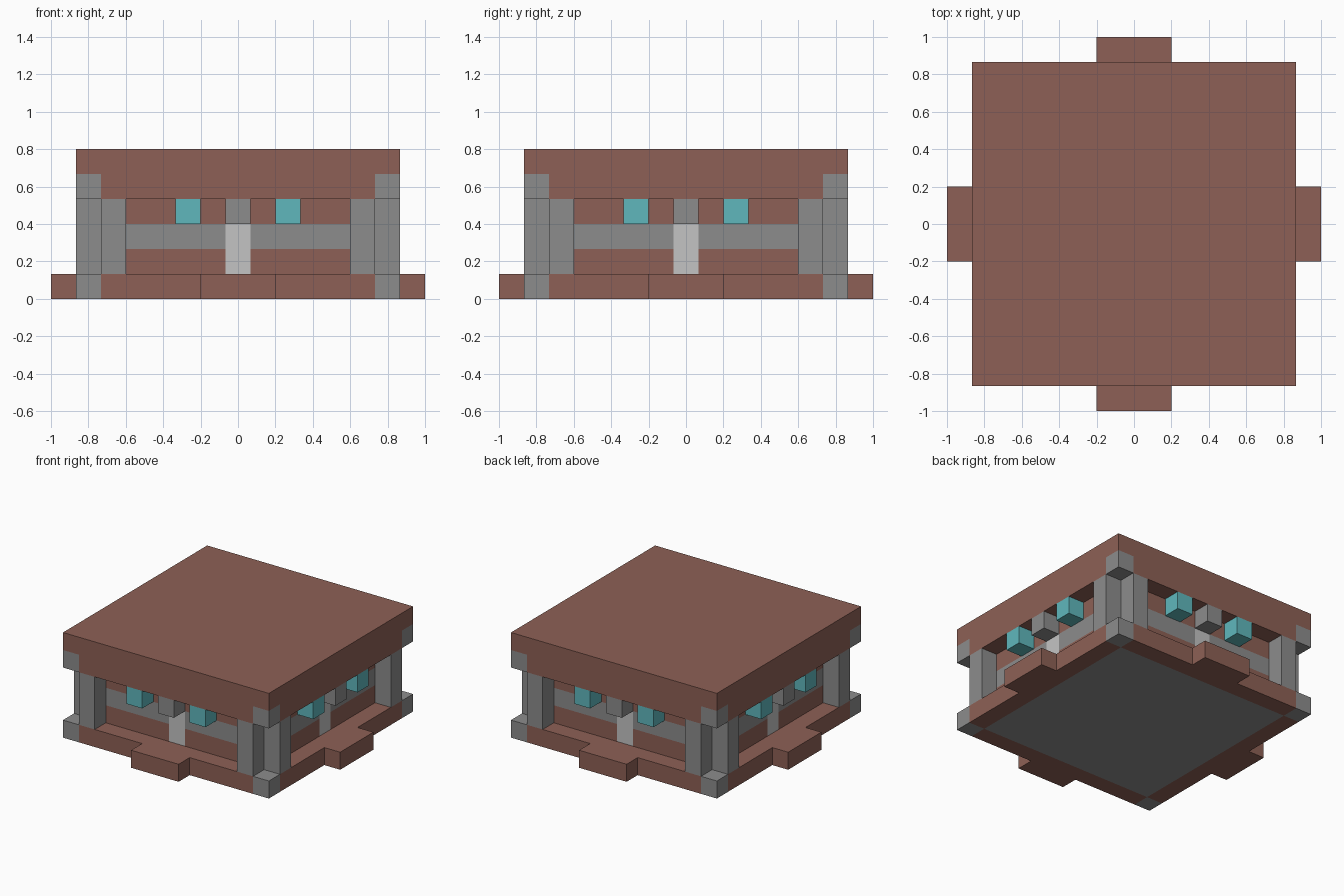
import bpy, bmesh
from math import pi
from mathutils import Matrix, Vector

if "Cube" in bpy.data.objects:
    bpy.data.objects.remove(bpy.data.objects["Cube"], do_unlink=True)

U = 2 / 15  # one block


def material(name, rgb):
    m = bpy.data.materials.new(name)
    m.use_nodes = True
    m.diffuse_color = (*rgb, 1)
    bsdf = next(n for n in m.node_tree.nodes if n.type == 'BSDF_PRINCIPLED')
    bsdf.inputs["Base Color"].default_value = (*rgb, 1)
    return m


BROWN = material("brick brown", (0.27, 0.118, 0.092))
GREY = material("stone grey", (0.265, 0.265, 0.265))
PALE = material("pale stone", (0.55, 0.55, 0.55))
TEAL = material("lamp teal", (0.115, 0.475, 0.505))


def blocks(name, mat, boxes, sides=4):
    """Boxes given as (x0, x1, y0, y1, z0, z1) in blocks, repeated around z."""
    bm = bmesh.new()
    for k in range(sides):
        turn = Matrix.Rotation(k * pi / 2, 4, 'Z')
        for x0, x1, y0, y1, z0, z1 in boxes:
            mid = Vector((x0 + x1, y0 + y1, z0 + z1)) * U / 2
            size = Vector((x1 - x0, y1 - y0, z1 - z0)) * U
            bmesh.ops.create_cube(bm, size=1, matrix=turn @ Matrix.Translation(mid)
                                  @ Matrix.Diagonal((*size, 1)))
    mesh = bpy.data.meshes.new(name)
    bm.to_mesh(mesh)
    bm.free()
    mesh.materials.append(mat)
    ob = bpy.data.objects.new(name, mesh)
    bpy.context.collection.objects.link(ob)
    return ob


# Each repeated part is described on the front side only.
EDGE, WALL, INNER = -6.5, -5.5, -4.5

# Base: floor, border rails, corner stones and entrance steps
blocks("floor", GREY, [(WALL, -WALL, WALL, -WALL, 0, 1)], sides=1)
blocks("base_border", BROWN, [(WALL, -WALL, EDGE, WALL, 0, 1)])
blocks("base_corner_stones", GREY, [(EDGE, WALL, EDGE, WALL, 0, 1)])
blocks("steps", BROWN, [(-1.5, 1.5, -7.5, EDGE, 0, 1)])

# Walls: brick rows with a stone band, and a pale pillar in the middle
blocks("lower_wall", BROWN, [(INNER, -.5, WALL, INNER, 1, 2), (.5, -INNER, WALL, INNER, 1, 2)])
blocks("wall_band", GREY, [(INNER, -.5, WALL, INNER, 2, 3), (.5, -INNER, WALL, INNER, 2, 3)])
blocks("upper_wall", BROWN, [(INNER, -INNER, WALL, INNER, 3, 4)])
blocks("door_pillars", PALE, [(-.5, .5, WALL, INNER, 1, 3)])

# Paired posts beside each notched corner
blocks("corner_posts", GREY, [(WALL, INNER, EDGE, WALL, 1, 4), (-INNER, -WALL, EDGE, WALL, 1, 4)])

# Blocks hung under the eaves
blocks("keystones", GREY, [(-.5, .5, EDGE, WALL, 3, 4)])
blocks("lamps", TEAL, [(-2.5, -1.5, EDGE, WALL, 3, 4), (1.5, 2.5, EDGE, WALL, 3, 4)])

# Roof: eaves with stone corners below a full slab
blocks("eaves_core", BROWN, [(WALL, -WALL, WALL, -WALL, 4, 5)], sides=1)
blocks("eaves", BROWN, [(WALL, -WALL, EDGE, WALL, 4, 5)])
blocks("eaves_corner_stones", GREY, [(EDGE, WALL, EDGE, WALL, 4, 5)])
blocks("roof_slab", BROWN, [(EDGE, -EDGE, EDGE, -EDGE, 5, 6)], sides=1)
